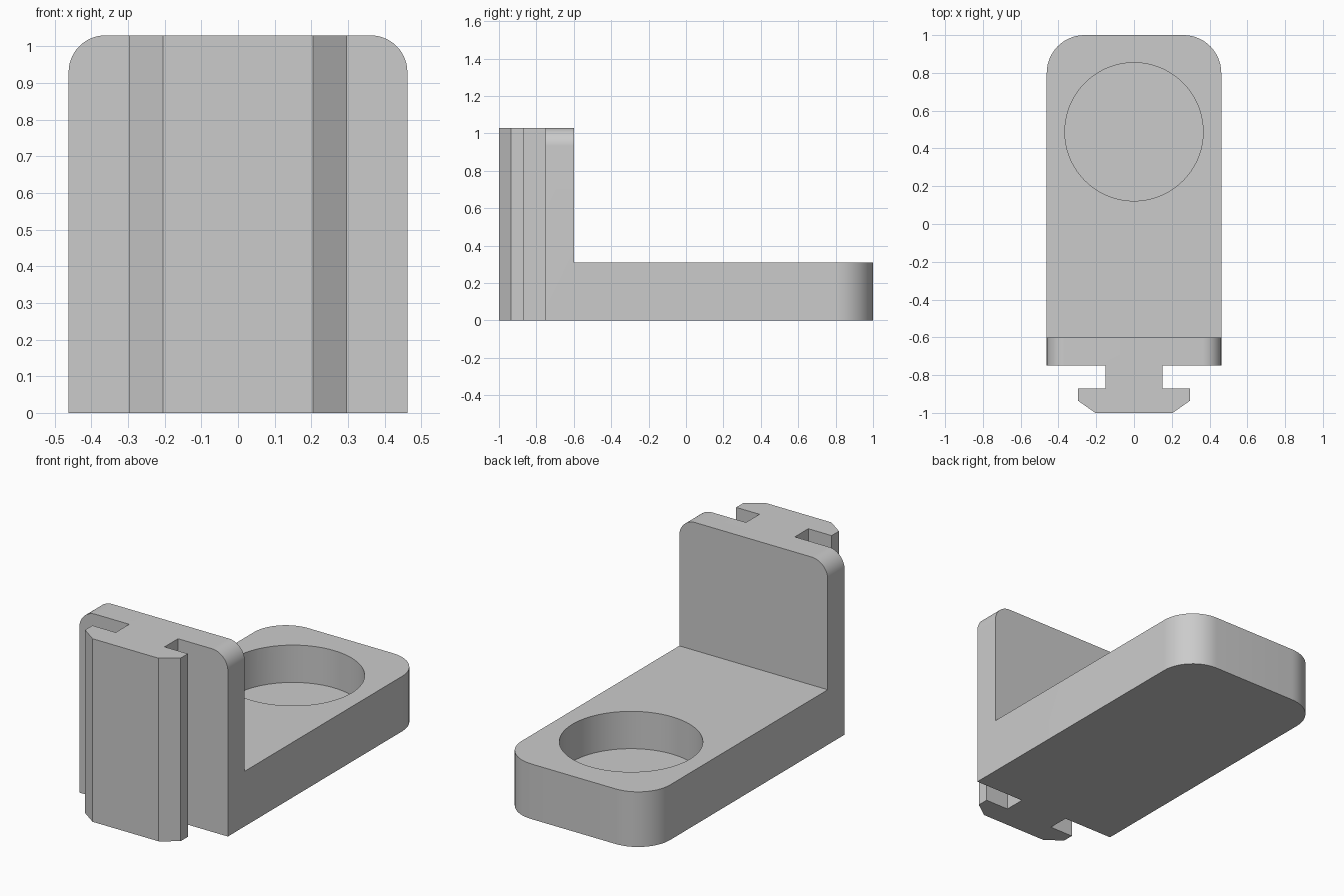
import bpy, bmesh, math
from mathutils import Vector

cube = bpy.data.objects.get("Cube")
if cube:
    bpy.data.objects.remove(cube, do_unlink=True)

HALF_W = 0.462      # half width of the body
HEIGHT = 1.03       # top of the upright plate
SHELF = 0.31        # top of the shelf

grey = bpy.data.materials.new("plain_grey")
grey.use_nodes = True
colour = (0.6, 0.6, 0.6, 1)
grey.diffuse_color = colour
grey.node_tree.nodes["Principled BSDF"].inputs["Base Color"].default_value = colour


def right_corner(cx, cy, r, steps=14):
    """Quarter arc from the +x side round to the top."""
    angles = [math.pi / 2 * i / steps for i in range(steps + 1)]
    return [(cx + r * math.cos(a), cy + r * math.sin(a)) for a in angles]


def mirrored(half):
    """Close a right half outline with its mirror image."""
    return half + [(-x, y) for x, y in reversed(half)]


def prism(name, outline, place, low, high):
    """Extrude an outline; place maps (u, v, depth) to a point."""
    bm = bmesh.new()
    face = bm.faces.new([bm.verts.new(place(u, v, low)) for u, v in outline])
    new = bmesh.ops.extrude_face_region(bm, geom=[face])["geom"]
    shift = Vector(place(0, 0, high)) - Vector(place(0, 0, low))
    bmesh.ops.translate(bm, vec=shift, verts=[g for g in new if isinstance(g, bmesh.types.BMVert)])
    bmesh.ops.recalc_face_normals(bm, faces=bm.faces)
    mesh = bpy.data.meshes.new(name)
    bm.to_mesh(mesh)
    bm.free()
    mesh.materials.append(grey)
    obj = bpy.data.objects.new(name, mesh)
    bpy.context.collection.objects.link(obj)
    return obj


def cut(body, cutter, operation):
    cutter.hide_render = True
    mod = body.modifiers.new(cutter.name, "BOOLEAN")
    mod.operation = operation
    mod.solver = "EXACT"
    mod.object = cutter
    bpy.context.view_layer.objects.active = body
    bpy.ops.object.modifier_apply(modifier=mod.name)
    bpy.data.objects.remove(cutter, do_unlink=True)


# Plan outline: T-shaped rail at the front, rounded corners at the back
plan = [(0.205, -1), (0.297, -0.935), (0.297, -0.87), (0.152, -0.87),
        (0.152, -0.75), (HALF_W, -0.75)]
plan += right_corner(HALF_W - 0.2, 0.8, 0.2)
bracket = prism("bracket", mirrored(plan), lambda u, v, d: (u, v, d), 0, HEIGHT)

# Open space above the shelf
space = [(-0.6, SHELF), (1.2, SHELF), (1.2, 1.3), (-0.6, 1.3)]
cut(bracket, prism("shelf_space", space, lambda u, v, d: (d, u, v), -0.7, 0.7), "DIFFERENCE")

# Rounded top corners of the upright plate
edge = HALF_W + 0.0002
front = [(edge, -0.2)] + right_corner(edge - 0.1, HEIGHT + 0.0002 - 0.1, 0.1)
cut(bracket, prism("plate_outline", mirrored(front), lambda u, v, d: (u, d, v), -1.2, 1.2), "INTERSECT")

# Round pocket sunk into the shelf
circle = [(0.366 * math.cos(math.tau * i / 72), 0.488 + 0.366 * math.sin(math.tau * i / 72))
          for i in range(72)]
cut(bracket, prism("pocket", circle, lambda u, v, d: (u, v, d), 0.1, 0.6), "DIFFERENCE")

# Smooth curves with crisp edges
bpy.ops.object.select_all(action="DESELECT")
bracket.select_set(True)
bpy.context.view_layer.objects.active = bracket
bpy.ops.object.shade_smooth_by_angle(angle=math.radians(25))
